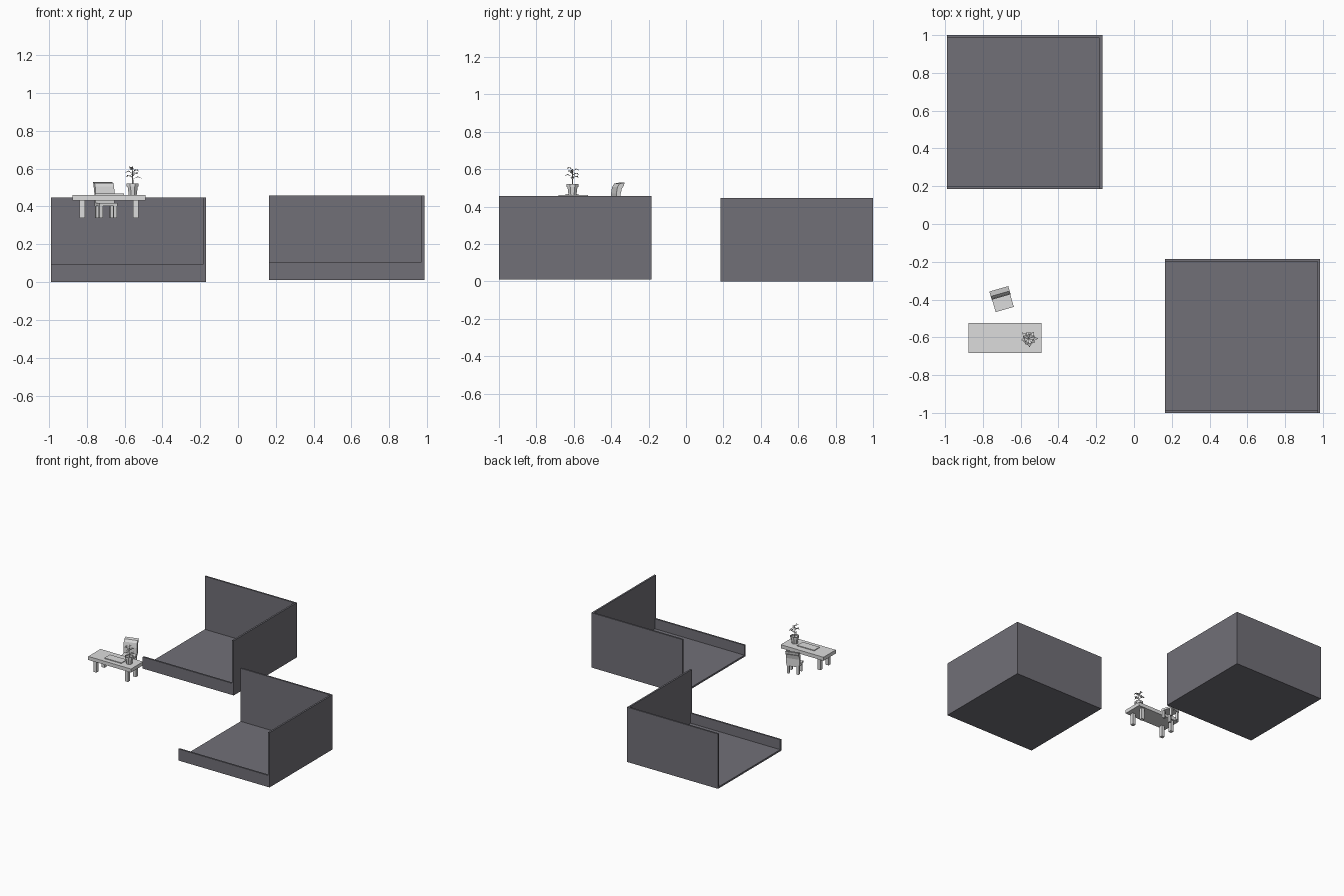
import bpy, bmesh, math
from mathutils import Matrix, Vector

if "Cube" in bpy.data.objects:
    bpy.data.objects.remove(bpy.data.objects["Cube"], do_unlink=True)


def material(name, rgb):
    m = bpy.data.materials.new(name)
    m.use_nodes = True
    m.diffuse_color = (*rgb, 1)
    m.node_tree.nodes["Principled BSDF"].inputs["Base Color"].default_value = (*rgb, 1)
    return m


SLATE = material("slate grey", (0.165, 0.16, 0.185))
PALE = material("pale grey", (0.72, 0.72, 0.72))


def finish(name, bm, mat, place=None):
    if place:
        bm.transform(place)
    bmesh.ops.recalc_face_normals(bm, faces=bm.faces)
    mesh = bpy.data.meshes.new(name)
    bm.to_mesh(mesh)
    bm.free()
    mesh.materials.append(mat)
    ob = bpy.data.objects.new(name, mesh)
    bpy.context.scene.collection.objects.link(ob)
    return ob


def box(name, lo, hi, mat, place=None):
    lo, hi = Vector(lo), Vector(hi)
    bm = bmesh.new()
    bmesh.ops.create_cube(bm, size=1, matrix=Matrix.Translation((lo + hi) / 2)
                          @ Matrix.Diagonal((*(hi - lo), 1)))
    return finish(name, bm, mat, place)


# Two open rooms: floor, tall back and side walls, low front wall
def room(prefix, x, y, z):
    w, d, h, t = 0.822, 0.815, 0.447, 0.014
    at = Matrix.Translation((x, y, z))
    box(prefix + "_floor", (0, 0, 0), (w, d, t), SLATE, at)
    box(prefix + "_back_wall", (0, d - t, t), (w - t, d, h), SLATE, at)
    box(prefix + "_side_wall", (w - t, 0, t), (w, d, h), SLATE, at)
    box(prefix + "_low_front_wall", (0, 0, t), (w - t, t, 0.095), SLATE, at)


room("rear_room", -0.99, 0.185, 0)
room("front_room", 0.163, -1.0, 0.01)

# Desk with four legs and a thin mat
desk = Matrix.Translation((-0.682, -0.603, 0.34))
box("desk_top", (-0.193, -0.079, 0.092), (0.193, 0.079, 0.121), PALE, desk)
for sx in (-1, 1):
    for sy in (-1, 1):
        box("desk_leg", (sx * 0.142 - 0.014, sy * 0.052 - 0.014, 0),
            (sx * 0.142 + 0.014, sy * 0.052 + 0.014, 0.092), PALE, desk)
box("desk_mat", (-0.073, -0.042, 0.121), (0.08, 0.028, 0.127), PALE, desk)

# Chair, turned slightly, facing the desk
chair = Matrix.Translation((-0.70, -0.398, 0.34)) @ Matrix.Rotation(math.radians(16), 4, 'Z')
box("chair_seat", (-0.05, -0.057, 0.062), (0.05, 0.035, 0.078), PALE, chair)
for sx in (-1, 1):
    for cy in (-0.042, 0.024):
        box("chair_leg", (sx * 0.039 - 0.009, cy - 0.009, 0),
            (sx * 0.039 + 0.009, cy + 0.009, 0.062), PALE, chair)

# Curved backrest extruded from its side profile
profile = [(0.012, 0.078), (0.012, 0.13), (0.018, 0.165), (0.03, 0.183),
           (0.057, 0.188), (0.054, 0.172), (0.042, 0.155), (0.035, 0.125), (0.035, 0.078)]
bm = bmesh.new()
side = bm.faces.new([bm.verts.new((-0.052, y, z)) for y, z in profile])
ext = bmesh.ops.extrude_face_region(bm, geom=[side], use_keep_orig=True)
bmesh.ops.translate(bm, vec=(0.104, 0, 0),
                    verts=[g for g in ext["geom"] if isinstance(g, bmesh.types.BMVert)])
finish("chair_backrest", bm, PALE, chair)

# Plant pot: tapered, rimmed, with recessed soil
plant = Matrix.Translation((-0.557, -0.607, 0.461))
bm = bmesh.new()
rings = []
for r, z in [(0.023, 0), (0.029, 0.045), (0.034, 0.045), (0.034, 0.06), (0.028, 0.06), (0.027, 0.05)]:
    rings.append([bm.verts.new((r * math.cos(a), r * math.sin(a), z))
                  for a in (math.tau * (i + 0.5) / 8 for i in range(8))])
for low, high in zip(rings, rings[1:]):
    for i in range(8):
        j = (i + 1) % 8
        bm.faces.new((low[i], low[j], high[j], high[i]))
bm.faces.new(rings[0])
bm.faces.new(rings[-1])
finish("plant_pot", bm, PALE, plant)

# Plant stem
bm = bmesh.new()
bmesh.ops.create_cone(bm, cap_ends=True, segments=5, radius1=0.004, radius2=0.002, depth=0.09,
                      matrix=Matrix.Translation((0, 0, 0.094)))
finish("plant_stem", bm, PALE, plant)

# Drooping folded leaves in a rising spiral
for k in range(8):
    length = 0.05 - 0.002 * k
    bm = bmesh.new()
    base, mid, left, right, tip = [bm.verts.new(p) for p in (
        (0, 0, 0), (length * 0.55, 0, 0.012), (length * 0.55, 0.012, 0.016),
        (length * 0.55, -0.012, 0.016), (length, 0, 0.004))]
    for tri in ((base, mid, left), (base, right, mid), (mid, tip, left), (mid, right, tip)):
        bm.faces.new(tri)
    finish("plant_leaf", bm, PALE, plant @ Matrix.Translation((0, 0, 0.082 + 0.0075 * k))
           @ Matrix.Rotation(k * 2.4, 4, 'Z'))
